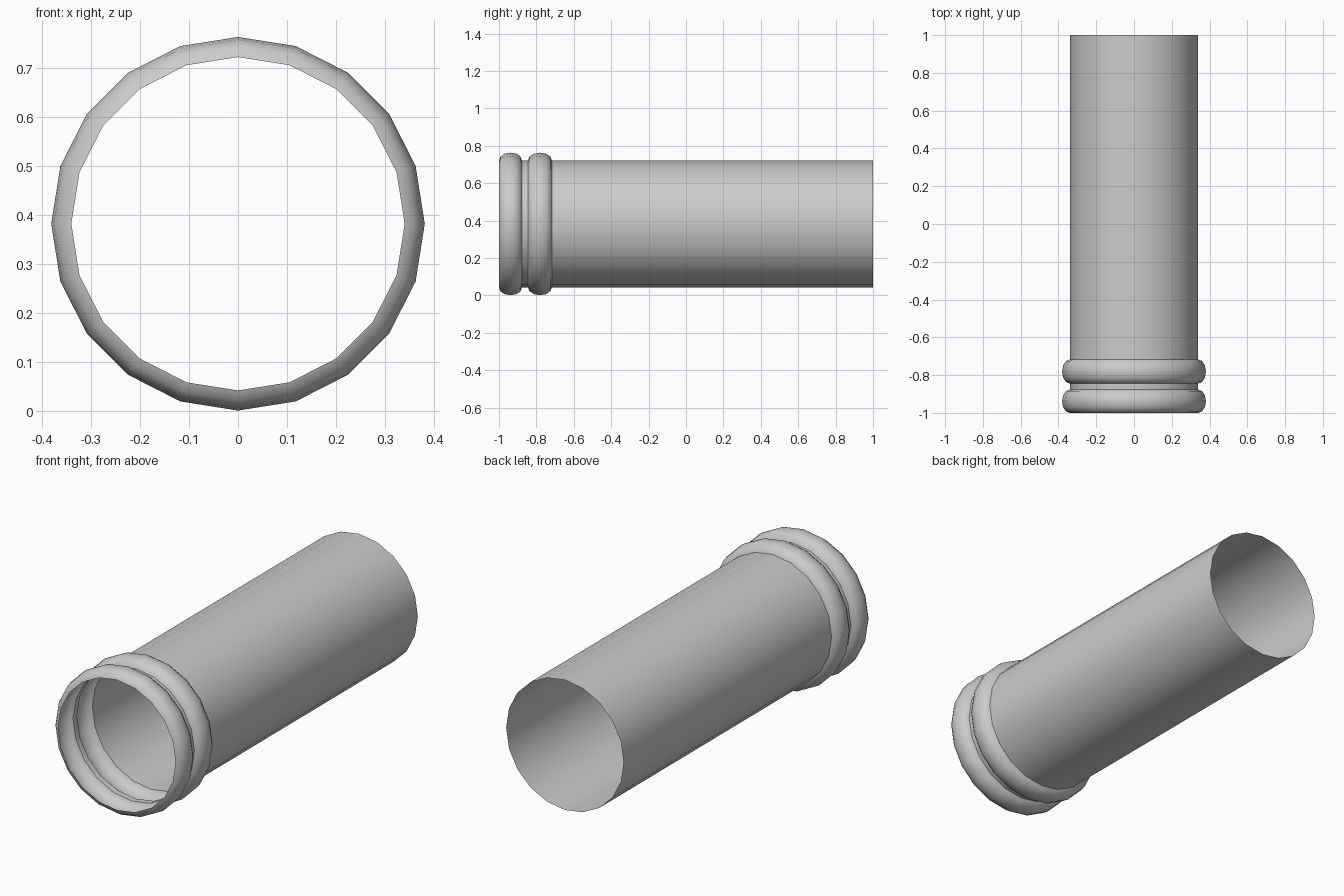
import bpy, bmesh, math

if "Cube" in bpy.data.objects:
    bpy.data.objects.remove(bpy.data.objects["Cube"])

SIDES = 20
R, BULGE, CZ = 0.34, 0.041, 0.382


def bead(y0, y1, steps=6):
    """Rounded outward bead between y0 and y1, as (y, radius) points."""
    mid, half = (y0 + y1) / 2, (y1 - y0) / 2
    return [(mid - half * math.cos(math.pi * i / steps),
             R + BULGE * math.sin(math.pi * i / steps)) for i in range(steps + 1)]


# Profile: two beads at the front end, then the straight open tube
profile = bead(-1.0, -0.877) + bead(-0.845, -0.717) + [(1.0, R)]

# Sweep the profile around the y axis as a thin open shell
bm = bmesh.new()
rings = []
for y, r in profile:
    rings.append([bm.verts.new((r * math.cos(2 * math.pi * k / SIDES), y,
                                CZ + r * math.sin(2 * math.pi * k / SIDES)))
                  for k in range(SIDES)])
for a, b in zip(rings, rings[1:]):
    for k in range(SIDES):
        n = (k + 1) % SIDES
        bm.faces.new((a[k], b[k], b[n], a[n]))
bm.normal_update()
# Make sure the faces point outward
f = bm.faces[:][-1]
c = f.calc_center_median()
if f.normal.x * c.x + f.normal.z * (c.z - CZ) < 0:
    bmesh.ops.reverse_faces(bm, faces=bm.faces[:])

mesh = bpy.data.meshes.new("beaded_tube")
bm.to_mesh(mesh)
bm.free()
tube = bpy.data.objects.new("beaded_tube", mesh)
bpy.context.collection.objects.link(tube)
bpy.context.view_layer.objects.active = tube
tube.select_set(True)
bpy.ops.object.shade_smooth_by_angle(angle=math.radians(40))
